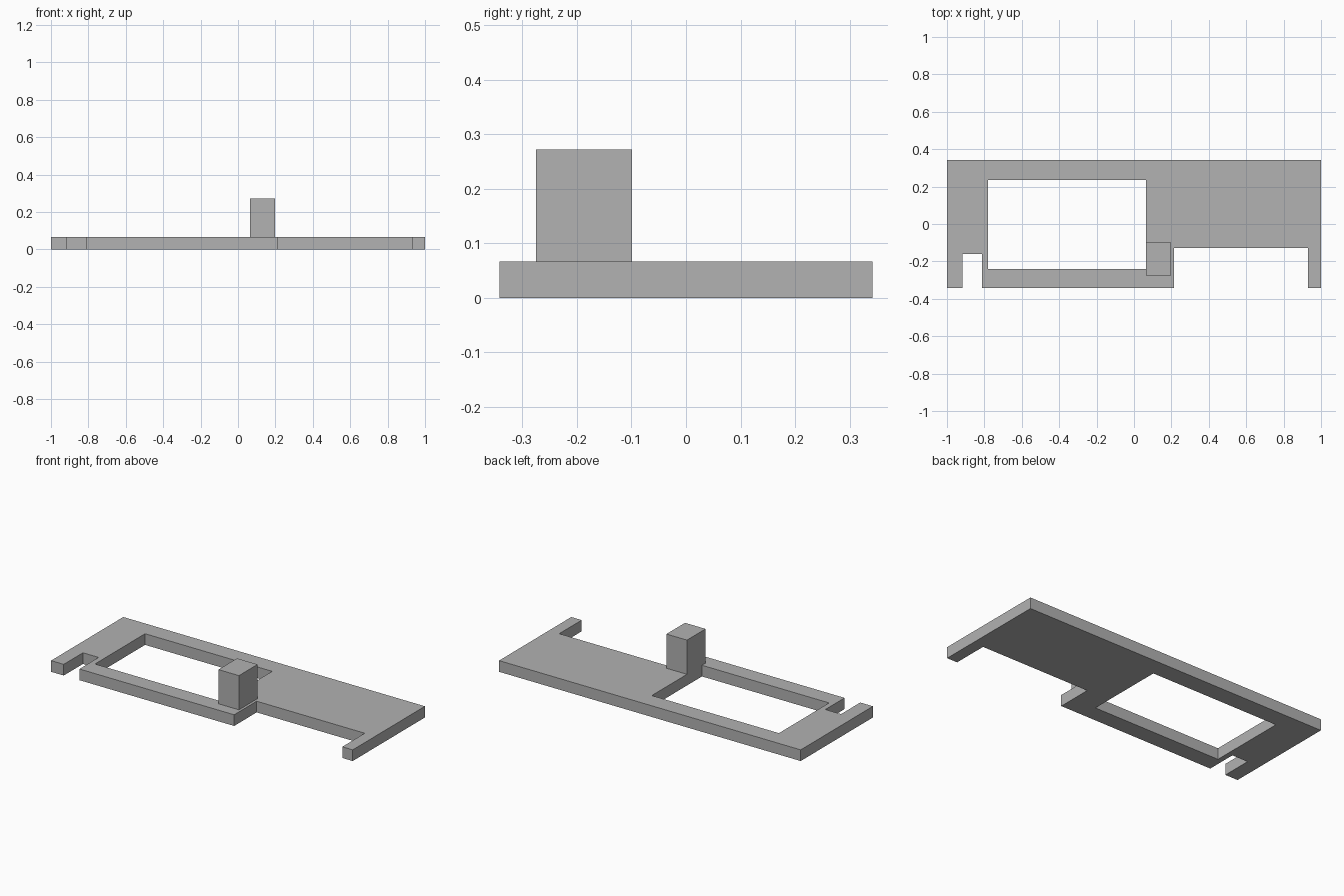
import bpy
import bmesh

cube = bpy.data.objects.get("Cube")
if cube:
    bpy.data.objects.remove(cube, do_unlink=True)

THICK = 0.067

grey = bpy.data.materials.new("plain grey")
grey.use_nodes = True
colour = (0.445, 0.445, 0.445, 1)
grey.diffuse_color = colour
grey.node_tree.nodes["Principled BSDF"].inputs["Base Color"].default_value = colour


def rectangle(x0, x1, y0, y1):
    return [(x0, y0), (x1, y0), (x1, y1), (x0, y1)]


def extruded(name, loops, bottom, top):
    """Fill closed loops (outline, then holes) and raise them to a solid."""
    bm = bmesh.new()
    edges = []
    for loop in loops:
        verts = [bm.verts.new((x, y, bottom)) for x, y in loop]
        edges += [bm.edges.new((v, verts[i - 1])) for i, v in enumerate(verts)]
    bmesh.ops.triangle_fill(bm, edges=edges, use_beauty=True)
    result = bmesh.ops.extrude_face_region(bm, geom=bm.faces[:], use_keep_orig=True)
    raised = [g for g in result["geom"] if isinstance(g, bmesh.types.BMVert)]
    bmesh.ops.translate(bm, verts=raised, vec=(0, 0, top - bottom))
    bmesh.ops.recalc_face_normals(bm, faces=bm.faces[:])
    mesh = bpy.data.meshes.new(name)
    bm.to_mesh(mesh)
    bm.free()
    mesh.materials.append(grey)
    obj = bpy.data.objects.new(name, mesh)
    bpy.context.collection.objects.link(obj)
    return obj


# Floor slab with a narrow notch, a wide front recess and an open court
outline = [
    (-1, 0.342), (-1, -0.342), (-0.916, -0.342), (-0.916, -0.16),
    (-0.812, -0.16), (-0.812, -0.342), (0.214, -0.342), (0.214, -0.129),
    (0.931, -0.129), (0.931, -0.342), (1, -0.342), (1, 0.342),
]
court = rectangle(-0.78, 0.063, -0.241, 0.234)
extruded("floor_slab", [outline, court], 0, THICK)

# Upright block at the corner of the court
extruded("upright_block", [rectangle(0.063, 0.199, -0.275, -0.099)], THICK, 0.272)
